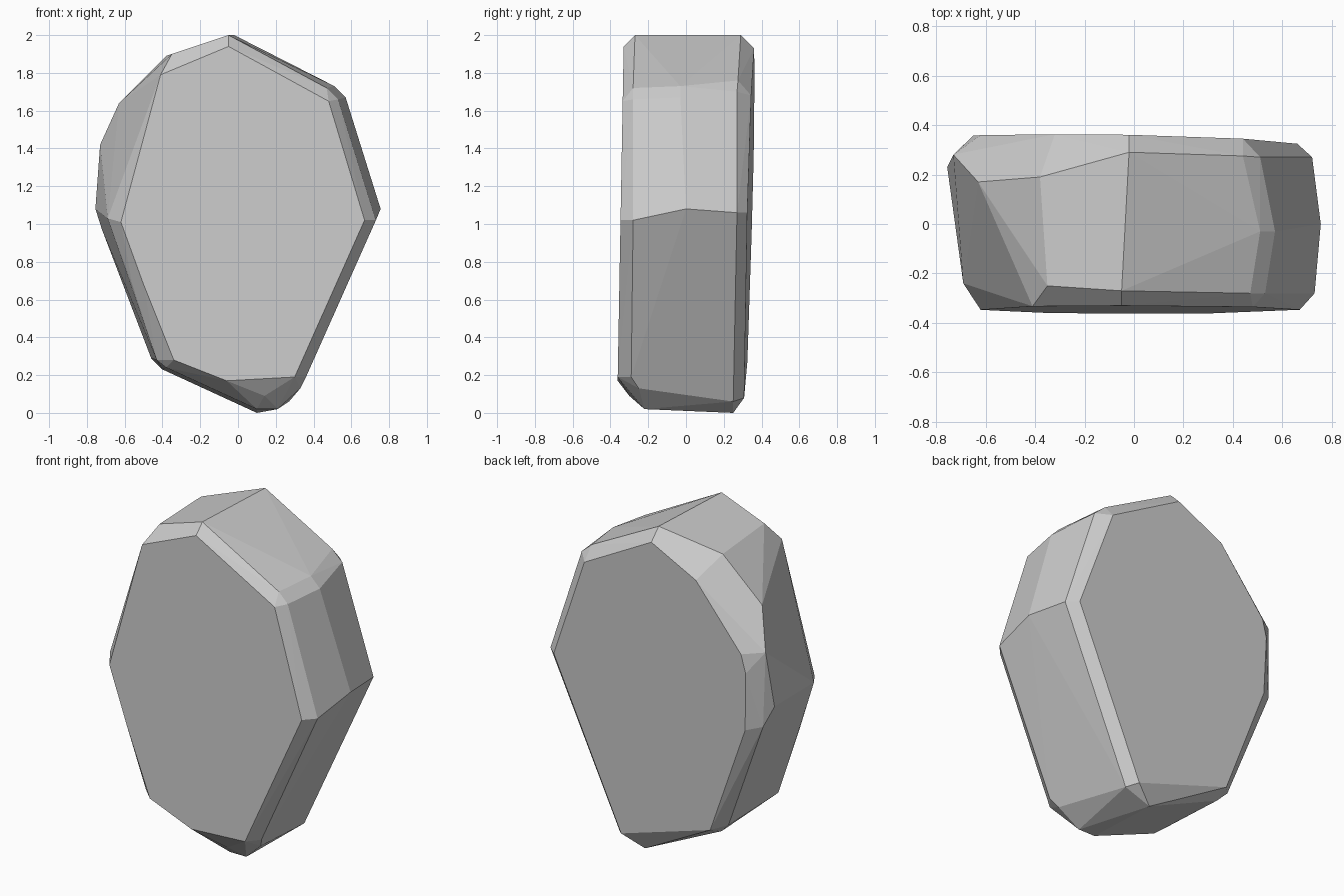
import bpy
import bmesh

# Outline of the broad front face (x, z), on a slightly tilted plane
front = [(-0.05, 1.94), (0.48, 1.65), (0.67, 1.02), (0.30, 0.19), (-0.06, 0.17),
         (-0.34, 0.28), (-0.50, 0.68), (-0.62, 1.01), (-0.41, 1.79)]

# Outline of the broad back face (x, z)
back = [(-0.02, 1.93), (0.44, 1.68), (0.66, 1.06), (0.22, 0.08), (-0.39, 0.27),
        (-0.64, 0.95), (-0.65, 1.30), (-0.62, 1.41), (-0.32, 1.78)]

# Rim corners (x, y, z): crown and right shoulder
crown = [(-0.05, -0.27, 2.0), (-0.02, 0.29, 2.0),
         (0.47, -0.28, 1.72), (0.51, -0.03, 1.73), (0.44, 0.275, 1.76),
         (0.53, -0.28, 1.66), (0.57, -0.03, 1.67), (0.51, 0.27, 1.70),
         (0.73, -0.28, 1.02), (0.755, 0.0, 1.08), (0.72, 0.27, 1.06)]

# Rim corners: left flank
flank = [(-0.35, -0.25, 1.90), (-0.38, 0.19, 1.89), (-0.63, 0.17, 1.64),
         (-0.73, 0.28, 1.42), (-0.755, 0.23, 1.08), (-0.72, 0.29, 0.97),
         (-0.69, -0.24, 1.03), (-0.56, -0.28, 0.68),
         (-0.46, 0.25, 0.29), (-0.43, -0.27, 0.28)]

# Rim corners: foot
foot = [(-0.40, 0.23, 0.23), (-0.38, -0.28, 0.24), (0.10, 0.25, 0.0),
        (0.10, -0.22, 0.02), (0.21, -0.22, 0.02), (0.27, 0.25, 0.06),
        (0.33, -0.25, 0.13), (0.36, -0.29, 0.19), (0.14, -0.30, 0.09)]

points = [(x, -0.365 + 0.018 * z, z) for x, z in front]
points += [(x, 0.31 + 0.026 * z - 0.02 * x, z) for x, z in back]
points += crown + flank + foot

# Faceted stone: wrap all corners in a hull
bm = bmesh.new()
for p in points:
    bm.verts.new(p)
hull = bmesh.ops.convex_hull(bm, input=bm.verts[:])
loose = {v for v in hull["geom_interior"] + hull["geom_unused"]
         if isinstance(v, bmesh.types.BMVert)}
bmesh.ops.delete(bm, geom=list(loose), context='VERTS')
bmesh.ops.dissolve_limit(bm, angle_limit=0.03, verts=bm.verts[:], edges=bm.edges[:])
bmesh.ops.recalc_face_normals(bm, faces=bm.faces[:])

mesh = bpy.data.meshes.new("faceted_stone")
bm.to_mesh(mesh)
bm.free()
stone = bpy.data.objects.new("faceted_stone", mesh)
bpy.context.collection.objects.link(stone)
